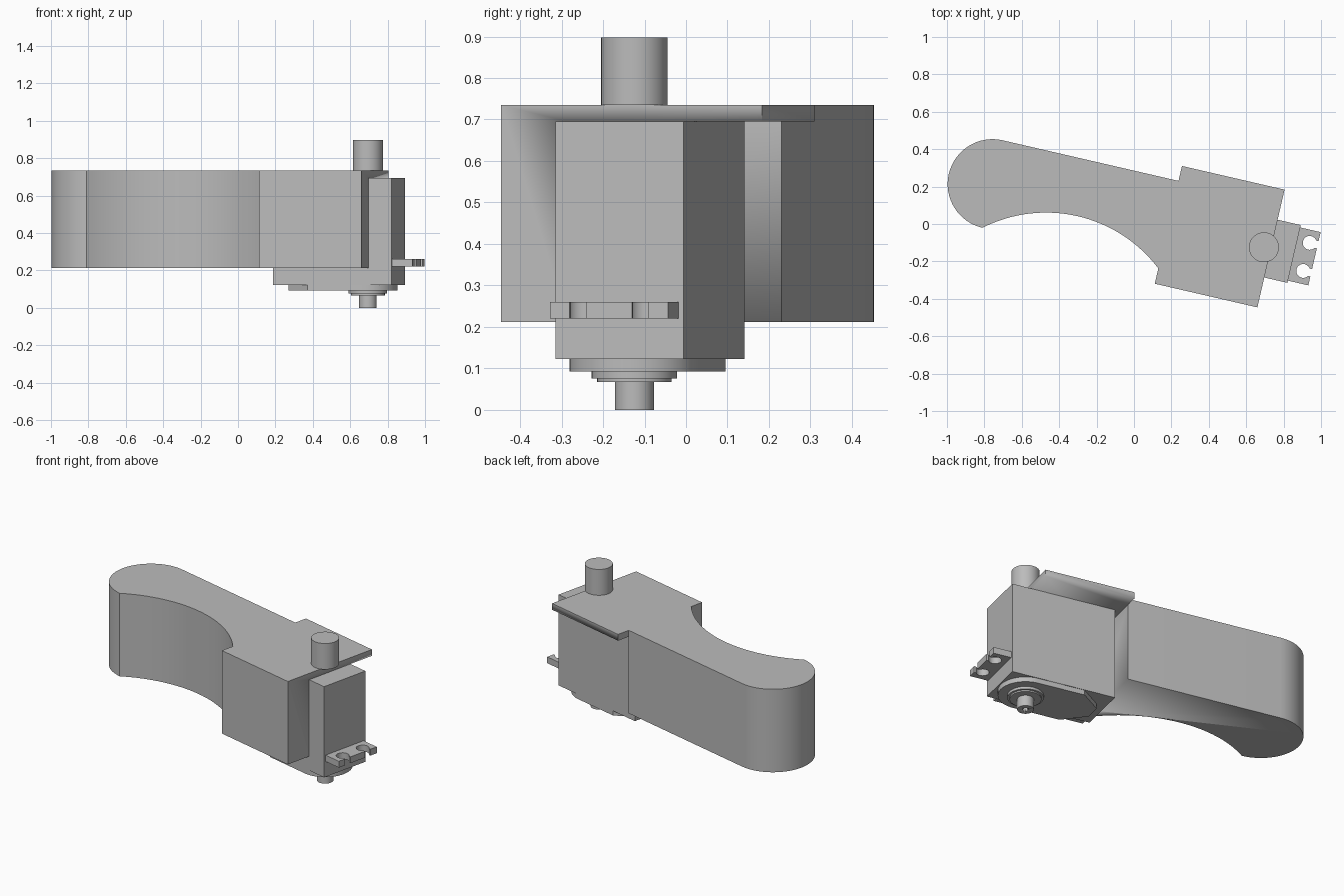
import bpy, bmesh
from math import sin, cos, pi, radians, atan2, hypot

cube = bpy.data.objects.get("Cube")
if cube:
    bpy.data.objects.remove(cube, do_unlink=True)

TILT = radians(-13)          # whole assembly is swung in plan
SHAFT = (0.705, 0.035)       # output axis in the assembly's own frame

grey = bpy.data.materials.new("plain_grey")
grey.use_nodes = True
colour = (0.5, 0.5, 0.5, 1)
grey.diffuse_color = colour
grey.node_tree.nodes["Principled BSDF"].inputs["Base Color"].default_value = colour


def arc(cx, cy, r, a0, a1, n):
    return [(cx + r * cos(a0 + (a1 - a0) * i / n), cy + r * sin(a0 + (a1 - a0) * i / n))
            for i in range(n + 1)]


def prism(name, outline, z0, z1):
    """Extrude a plan outline between two heights."""
    bm = bmesh.new()
    face = bm.faces.new([bm.verts.new((x, y, z0)) for x, y in outline])
    top = bmesh.ops.extrude_face_region(bm, geom=[face])["geom"]
    bmesh.ops.translate(bm, vec=(0, 0, z1 - z0),
                        verts=[v for v in top if isinstance(v, bmesh.types.BMVert)])
    bmesh.ops.recalc_face_normals(bm, faces=bm.faces)
    mesh = bpy.data.meshes.new(name)
    bm.to_mesh(mesh)
    bm.free()
    mesh.materials.append(grey)
    ob = bpy.data.objects.new(name, mesh)
    ob.rotation_euler.z = TILT
    bpy.context.collection.objects.link(ob)
    bpy.ops.object.select_all(action='DESELECT')
    ob.select_set(True)
    bpy.context.view_layer.objects.active = ob
    bpy.ops.object.shade_smooth_by_angle(angle=radians(30))
    return ob


def box(name, x0, x1, y0, y1, z0, z1):
    return prism(name, [(x0, y0), (x1, y0), (x1, y1), (x0, y1)], z0, z1)


def disc(name, r, z0, z1):
    return prism(name, arc(*SHAFT, r, 0, 2 * pi, 48)[:-1], z0, z1)


def cut(ob, cutter):
    mod = ob.modifiers.new("cut", 'BOOLEAN')
    mod.operation = 'DIFFERENCE'
    mod.solver = 'EXACT'
    mod.object = cutter
    cutter.hide_render = True
    cutter.hide_set(True)


# Arm: round foot end, scooped front edge, wide head with a pocket for the motor
foot_x, foot_y, foot_r = -0.785, 0.038, 0.24
head_x, scoop_y = 0.18, -0.78
mid = (foot_x + head_x) / 2
rise = foot_y - foot_r - scoop_y
half = head_x - mid
a = atan2(rise, half)
arm_outline = (arc(foot_x, foot_y, foot_r, pi / 2, 3 * pi / 2, 32)
               + arc(mid, scoop_y, hypot(rise, half), pi - a, a, 32)[1:]
               + [(head_x, -0.286), (0.743, -0.286), (0.743, 0.36),
                  (head_x, 0.36), (head_x, foot_y + foot_r)])
arm = prism("arm", arm_outline, 0.212, 0.735)
cut(arm, box("motor_pocket_cutter", head_x, 1.2, -0.122, 0.6, 0, 0.695))

# Pivot pin on top of the arm
disc("pivot_pin", 0.08, 0.735, 0.898)

# Motor case
box("motor_case", 0.22, 0.87, -0.122, 0.195, 0.123, 0.695)

# Gear cover under the case: round at the shaft, tapered at the other end
sx, sy = SHAFT
cover_r = 0.157
prism("gear_cover", arc(sx, sy, cover_r, -pi / 2, pi / 2, 32)
      + [(0.41, sy + cover_r), (0.28, sy + 0.05), (0.28, sy - 0.05), (0.41, sy - cover_r)],
      0.092, 0.123)

# Stepped collar and hollow output shaft
disc("collar", 0.103, 0.076, 0.092)
disc("collar_rim", 0.09, 0.067, 0.076)
shaft = disc("output_shaft", 0.047, 0, 0.067)
cut(shaft, disc("shaft_hole_cutter", 0.018, -0.05, 0.05))

# Mounting ear with two open screw slots
tip, hole_x, hole_r, slot = 0.982, 0.938, 0.037, 0.02
ear = [(0.87, -0.11), (tip, -0.11)]
b = atan2(slot, (hole_r ** 2 - slot ** 2) ** 0.5)
for hole_y in (-0.041, 0.113):
    ear += [(tip, hole_y - slot)]
    ear += arc(hole_x, hole_y, hole_r, -b, b - 2 * pi, 24)
    ear += [(tip, hole_y + slot)]
ear += [(tip, 0.182), (0.87, 0.182)]
prism("mounting_ear", ear, 0.22, 0.26)
